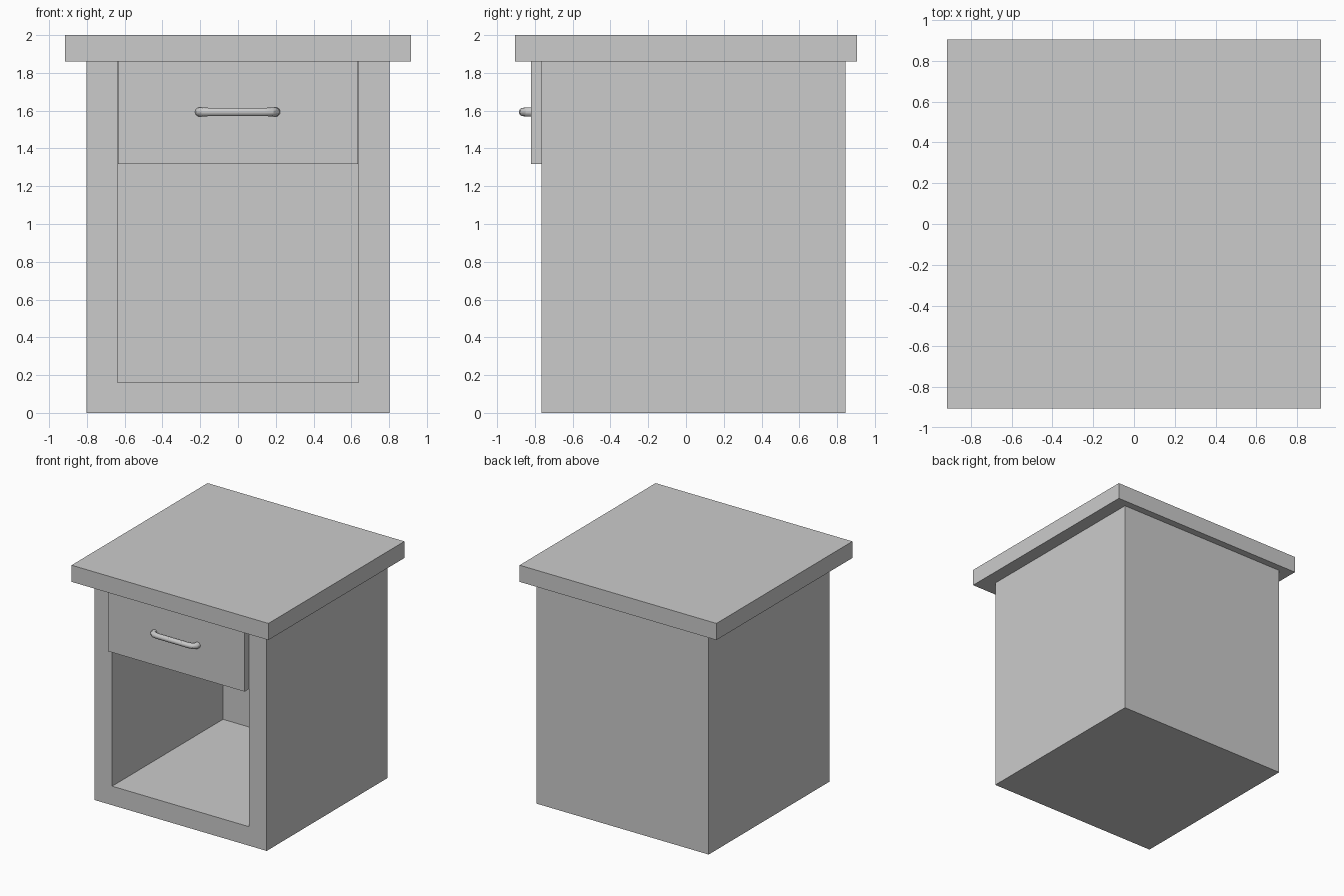
import bpy

if "Cube" in bpy.data.objects:
    bpy.data.objects.remove(bpy.data.objects["Cube"])


def box(name, x, y, z):
    """Box spanning the given (min, max) ranges."""
    spans = (x, y, z)
    bpy.ops.mesh.primitive_cube_add(size=1, location=[(a + b) / 2 for a, b in spans])
    ob = bpy.context.object
    ob.name = name
    ob.scale = [b - a for a, b in spans]
    bpy.ops.object.transform_apply(location=False, rotation=False, scale=True)
    return ob


FRONT, BACK = -0.765, 0.845
INNER = 0.637
UNDER_TOP = 1.86

# Table top slab
box("table_top", (-0.917, 0.917), (-0.905, 0.905), (UNDER_TOP, 2.0))

# Cabinet body, hollowed from the front
body = box("cabinet_body", (-0.803, 0.803), (FRONT, BACK), (0, UNDER_TOP))
cutter = box("cavity_cutter", (-INNER, INNER), (FRONT - 0.1, 0.71), (0.16, UNDER_TOP + 0.1))
cutter.hide_render = True
cut = body.modifiers.new("cavity", 'BOOLEAN')
cut.operation = 'DIFFERENCE'
cut.solver = 'EXACT'
cut.object = cutter
bpy.context.view_layer.objects.active = body
bpy.ops.object.modifier_apply(modifier=cut.name)
bpy.data.objects.remove(cutter)

# Drawer filling the upper cavity and standing slightly proud of the front
box("drawer", (-INNER + 0.001, INNER - 0.001), (-0.82, 0.709), (1.318, UNDER_TOP - 0.001))

# Bent tube handle: half path mirrored across the centre
half = [(-0.202, -0.81, 1.15), (-0.198, -0.838, 1.12), (-0.18, -0.857, 1.05), (-0.14, -0.863, 1.0)]
path = half + [(-x, y, r) for x, y, r in reversed(half)]
curve = bpy.data.curves.new("drawer_handle", 'CURVE')
curve.dimensions = '3D'
curve.bevel_depth = 0.022
curve.bevel_resolution = 4
curve.use_fill_caps = True
spline = curve.splines.new('POLY')
spline.points.add(len(path) - 1)
for p, (x, y, r) in zip(spline.points, path):
    p.co = (x - 0.002, y, 1.593, 1)
    p.radius = r
handle = bpy.data.objects.new("drawer_handle", curve)
bpy.context.collection.objects.link(handle)
bpy.ops.object.select_all(action='DESELECT')
handle.select_set(True)
bpy.context.view_layer.objects.active = handle
bpy.ops.object.convert(target='MESH')
bpy.ops.object.shade_smooth_by_angle()
